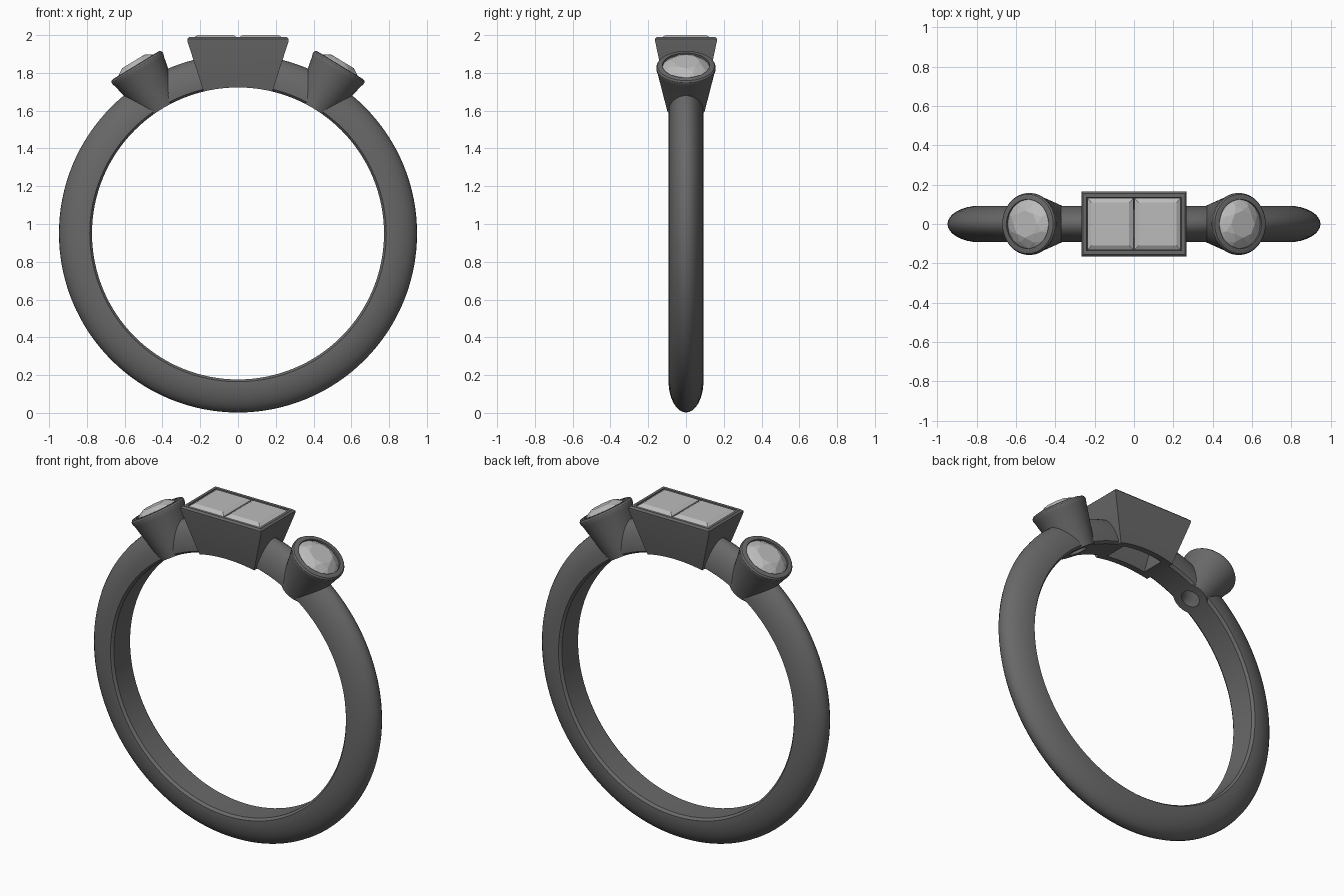
import bpy, bmesh, math
from mathutils import Matrix, Vector

if "Cube" in bpy.data.objects:
    bpy.data.objects.remove(bpy.data.objects["Cube"])

CZ, RI, RO, HW = 0.95, 0.773, 0.948, 0.092   # ring centre height, inner/outer radius, half width
TILT = math.radians(31.3)


def material(name, v):
    m = bpy.data.materials.new(name)
    m.diffuse_color = (v, v, v, 1)
    m.use_nodes = True
    m.node_tree.nodes["Principled BSDF"].inputs["Base Color"].default_value = m.diffuse_color
    return m


METAL, STONE = material("dark_metal", 0.14), material("clear_stone", 0.5)


def make(name, bm, mat, matrix=Matrix(), smooth=None):
    bmesh.ops.recalc_face_normals(bm, faces=bm.faces)
    bm.transform(matrix)
    me = bpy.data.meshes.new(name)
    bm.to_mesh(me)
    bm.free()
    me.materials.append(mat)
    ob = bpy.data.objects.new(name, me)
    bpy.context.collection.objects.link(ob)
    if smooth:
        shade(ob, smooth)
    return ob


def shade(ob, angle):
    bpy.ops.object.select_all(action='DESELECT')
    ob.select_set(True)
    bpy.context.view_layer.objects.active = ob
    bpy.ops.object.shade_smooth_by_angle(angle=math.radians(angle))


def loft(rings, closed=False):
    """Skin equal-length point rings; cap the ends unless closed."""
    bm = bmesh.new()
    rs = [[bm.verts.new(p) for p in r] for r in rings]
    n = len(rs[0])
    for k in range(len(rs) if closed else len(rs) - 1):
        a, b = rs[k], rs[(k + 1) % len(rs)]
        for i in range(n):
            bm.faces.new((a[i], a[(i + 1) % n], b[(i + 1) % n], b[i]))
    if not closed:
        bm.faces.new(rs[0])
        bm.faces.new(rs[-1])
    return bm


def circle(r, z, n=64, off=0):
    return [(r * math.cos(2 * math.pi * (i + off) / n),
             r * math.sin(2 * math.pi * (i + off) / n), z) for i in range(n)]


def rect(x, y, z):
    return [(x, y, z), (-x, y, z), (-x, -y, z), (x, -y, z)]


def hull(points):
    bm = bmesh.new()
    for p in points:
        bm.verts.new(p)
    bmesh.ops.convex_hull(bm, input=bm.verts)
    return bm


def cut(ob, cutters, smooth=30):
    bpy.context.view_layer.objects.active = ob
    for c in cutters:
        m = ob.modifiers.new("cut", 'BOOLEAN')
        m.operation, m.solver, m.object = 'DIFFERENCE', 'EXACT', c
        bpy.ops.object.modifier_apply(modifier=m.name)
    shade(ob, smooth)


# Frames: local z points radially out of the ring, origin at the ring centre
centre = Matrix.Translation((0, 0, CZ))
frames = {"left": centre @ Matrix.Rotation(-TILT, 4, 'Y'),
          "right": centre @ Matrix.Rotation(TILT, 4, 'Y')}

# Band: D-shaped section swept around the finger
section = [(RI + 0.012, -HW), (RI, -HW + 0.015), (RI, HW - 0.015), (RI + 0.012, HW)]
for i in range(17):
    t = math.pi * i / 16
    section.append((0.795 + (RO - 0.795) * math.sin(t) ** 1.1, HW * math.cos(t)))
N = 128
band = make("band", loft([[(r * math.cos(2 * math.pi * k / N), y, r * math.sin(2 * math.pi * k / N))
                           for r, y in section] for k in range(N)], True), METAL, centre)

# Cutters: finger hole and the hollow inside each setting
finger = make("finger_cutter",
              loft([[(x, y, z) for x, z, y in circle(RI, s, 128)] for s in (-0.4, 0.4)]),
              METAL, centre)
box_hole = make("box_cutter", loft([rect(0.105, 0.055, 0.70), rect(0.24, 0.135, 1.00),
                                    rect(0.243, 0.137, 1.10)]), METAL, centre)
holes = {s: make(s + "_cutter", loft([circle(0.048, 0.70), circle(0.055, 0.80), circle(0.122, 0.98),
                                      circle(0.127, 1.10)]), METAL, f)
         for s, f in frames.items()}
cut(band, [box_hole, *holes.values()])

# Centre setting: tapered rectangular box with softened rim
box = make("centre_setting", loft([
    rect(0.172, 0.10, 0.72), rect(0.267, 0.163, 1.015),
    rect(0.268, 0.164, 1.03), rect(0.258, 0.154, 1.04)]), METAL, centre)
cut(box, [finger, box_hole])

# Round side settings and their faceted stones
for side, f in frames.items():
    cup = make(side + "_setting", loft([
        circle(0.09, 0.72), circle(0.152, 1.005), circle(0.157, 1.018),
        circle(0.157, 1.03), circle(0.151, 1.039), circle(0.142, 1.042)]), METAL, f)
    cut(cup, [finger, holes[side]])
    pts = (circle(0.07, 1.066, 8) + circle(0.1, 1.051, 8, 0.5) + circle(0.126, 1.03, 16)
           + circle(0.126, 1.024, 16) + circle(0.07, 0.957, 8, 0.5) + [(0, 0, 0.90)])
    make(side + "_round_stone", hull(pts), STONE, f)

# Two rectangular step-cut stones side by side
for side, sx in (("left", -1), ("right", 1)):
    pts = (rect(0.095, 0.108, 1.05) + rect(0.117, 0.132, 1.036) + rect(0.117, 0.132, 1.028)
           + rect(0.07, 0.085, 0.95) + rect(0.02, 0.02, 0.89))
    make(side + "_square_stone", hull(pts), STONE, centre @ Matrix.Translation((sx * 0.12, 0, 0)))

# Helpers are no longer needed
for c in [finger, box_hole, *holes.values()]:
    bpy.data.objects.remove(c)
